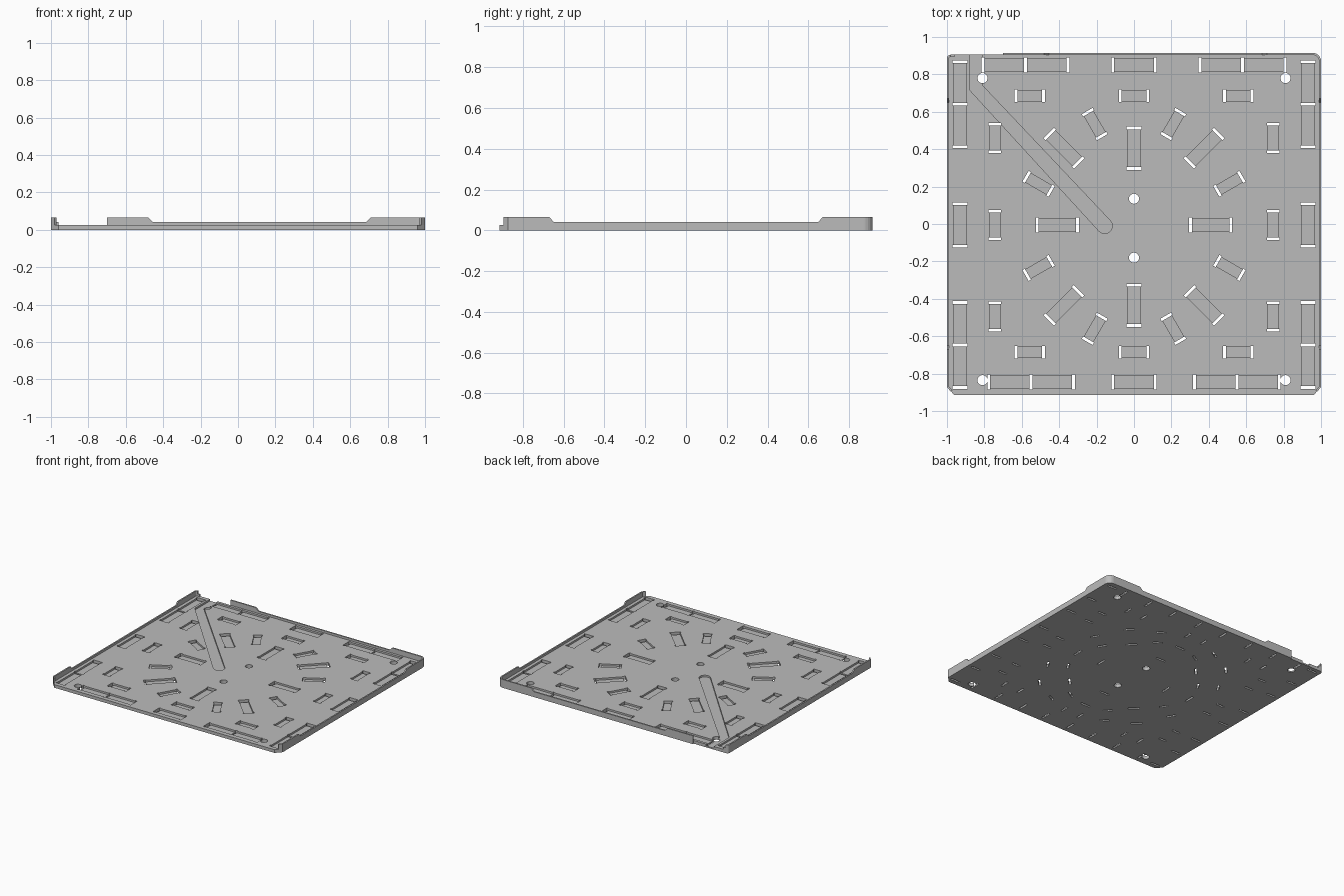
import bpy, bmesh, math
from mathutils import Matrix, Vector

if "Cube" in bpy.data.objects:
    bpy.data.objects.remove(bpy.data.objects["Cube"], do_unlink=True)

PLATE = 0.025      # plate thickness
FLOOR = 0.011      # floor height of the recesses
LOW, HIGH = 0.042, 0.065
THICK = 0.011      # rim wall thickness

grey = bpy.data.materials.new("plain grey")
grey.use_nodes = True
colour = (0.5, 0.5, 0.5, 1)
grey.diffuse_color = colour
grey.node_tree.nodes["Principled BSDF"].inputs["Base Color"].default_value = colour


def finish(name, bm):
    bmesh.ops.recalc_face_normals(bm, faces=bm.faces)
    mesh = bpy.data.meshes.new(name)
    bm.to_mesh(mesh)
    bm.free()
    mesh.materials.append(grey)
    ob = bpy.data.objects.new(name, mesh)
    bpy.context.scene.collection.objects.link(ob)
    return ob


def arc(cx, cy, r, start, end, n=6):
    angles = [math.radians(start + (end - start) * i / n) for i in range(n + 1)]
    return [(cx + r * math.cos(a), cy + r * math.sin(a)) for a in angles]


def prism(bm, outline, z0, z1):
    base = bm.faces.new([bm.verts.new((x, y, z0)) for x, y in outline])
    top = bmesh.ops.extrude_face_region(bm, geom=[base])["geom"]
    bmesh.ops.translate(bm, vec=(0, 0, z1 - z0),
                        verts=[v for v in top if isinstance(v, bmesh.types.BMVert)])


def block(bm, x, y, angle, length, width, z0, z1):
    place = Matrix.Translation((x, y, (z0 + z1) / 2)) @ Matrix.Rotation(angle, 4, "Z")
    bmesh.ops.create_cube(bm, size=1, matrix=place @ Matrix.Diagonal((length, width, z1 - z0, 1)))


def cut(target, bm):
    cutter = finish("cutter", bm)
    cutter.hide_render = True
    mod = target.modifiers.new("cut", "BOOLEAN")
    mod.operation, mod.solver, mod.object = "DIFFERENCE", "EXACT", cutter
    bpy.context.view_layer.objects.active = target
    bpy.ops.object.modifier_apply(modifier=mod.name)
    bpy.data.objects.remove(cutter, do_unlink=True)


# Base plate with chamfered front corners and rounded back corners
bm = bmesh.new()
prism(bm, [(-0.96, -0.915), (0.96, -0.915), (1, -0.872)]
      + arc(0.955, 0.87, 0.045, 0, 90)
      + [(-0.7, 0.915), (-0.7, 0.905)]
      + arc(-0.98, 0.885, 0.02, 90, 180)
      + [(-1, -0.872)], 0, PLATE)
plate = finish("base_plate", bm)

# Strap slots: a run of recesses with a through slit at each end
recesses, slits = bmesh.new(), bmesh.new()


def slot_run(x, y, degrees, cells=1, pitch=0.215, width=0.068):
    a = math.radians(degrees)
    d = Vector((math.cos(a), math.sin(a)))
    for i in range(cells):
        p = Vector((x, y)) + d * pitch * (i - (cells - 1) / 2)
        block(recesses, p.x, p.y, a, pitch - 0.012, width, FLOOR, 0.1)
    for i in range(cells + 1):
        p = Vector((x, y)) + d * pitch * (i - cells / 2)
        block(slits, p.x, p.y, a, 0.015, width + 0.012, -0.1, 0.1)


def small_slot(x, y, degrees):
    slot_run(x, y, degrees, pitch=0.147, width=0.055)


for s in (-1, 1):
    # Side columns
    slot_run(s * 0.93, 0.64, 90, 2, 0.227)
    slot_run(s * 0.93, -0.005, 90, pitch=0.227)
    slot_run(s * 0.93, -0.647, 90, 2, 0.227)
    for y in (0.46, -0.005, -0.495):
        small_slot(s * 0.745, y, 90)
    # Front and back rows
    slot_run(s * 0.58, 0.85, 0, 2, 0.227)
    slot_run(s * 0.55, -0.845, 0, 2, 0.227)
    slot_run(0, 0.0025 + s * 0.8475, 0, pitch=0.227)
    for x in (-0.557, 0, 0.557):
        small_slot(x, s * 0.685, 0)
    # Radiating ring
    slot_run(s * 0.41, -0.005, 0)
    slot_run(0, -0.015 + s * 0.42, 90)
    for t in (-1, 1):
        slot_run(s * 0.375, -0.015 + t * 0.42, s * t * 45)
        small_slot(s * 0.21, -0.013 + t * 0.547, s * t * 60)
        small_slot(s * 0.51, -0.01 + t * 0.225, s * t * 30)

cut(plate, recesses)

# Cable channel from the back edge to a rounded end near the centre
bm = bmesh.new()
prism(bm, [(-0.81, 1), (-0.877, 1), (-0.877, 0.715)]
      + arc(-0.157, -0.01, 0.041, 222, 402, 12)
      + [(-0.81, 0.74)], FLOOR, 0.1)
cut(plate, bm)
cut(plate, slits)

# Round screw holes
bm = bmesh.new()
for x, y in ((-0.81, 0.78), (0.81, 0.78), (-0.81, -0.835), (0.81, -0.835),
             (0, 0.135), (0, -0.18)):
    prism(bm, arc(x, y, 0.027, 0, 345, 23), -0.1, 0.1)
cut(plate, bm)


# Rim walls: a strip following the plate edge with a varying top height
def wall(name, path, inward):
    bm = bmesh.new()
    pts = [Vector(p[:2]) for p in path]
    rows = []
    for i, p in enumerate(pts):
        t = (pts[min(i + 1, len(pts) - 1)] - pts[max(i - 1, 0)]).normalized()
        q = p + Vector((-t.y, t.x)) * THICK * inward
        h = path[i][2]
        rows.append([bm.verts.new((v.x, v.y, z)) for v, z in
                     ((p, PLATE), (p, h), (q, h), (q, PLATE))])
    for a, b in zip(rows, rows[1:]):
        for k in range(4):
            bm.faces.new((a[k], b[k], b[k - 3], a[k - 3]))
    bm.faces.new(rows[0])
    bm.faces.new(rows[-1])
    return finish(name, bm)


def side(x):
    return [(x * 0.98, -0.896, HIGH), (x, -0.872, HIGH), (x, -0.67, HIGH),
            (x, -0.65, LOW), (x, 0.65, LOW), (x, 0.67, HIGH)]


wall("right_and_back_rim", side(1)
     + [(x, y, HIGH) for x, y in arc(0.955, 0.87, 0.045, 0, 90)]
     + [(0.71, 0.915, HIGH), (0.685, 0.915, LOW), (-0.455, 0.915, LOW),
        (-0.48, 0.915, HIGH), (-0.7, 0.915, HIGH)], 1)
wall("left_rim", side(-1)
     + [(x, y, HIGH) for x, y in arc(-0.98, 0.885, 0.02, 180, 90)]
     + [(-0.978, 0.905, LOW), (-0.96, 0.905, LOW)], -1)
